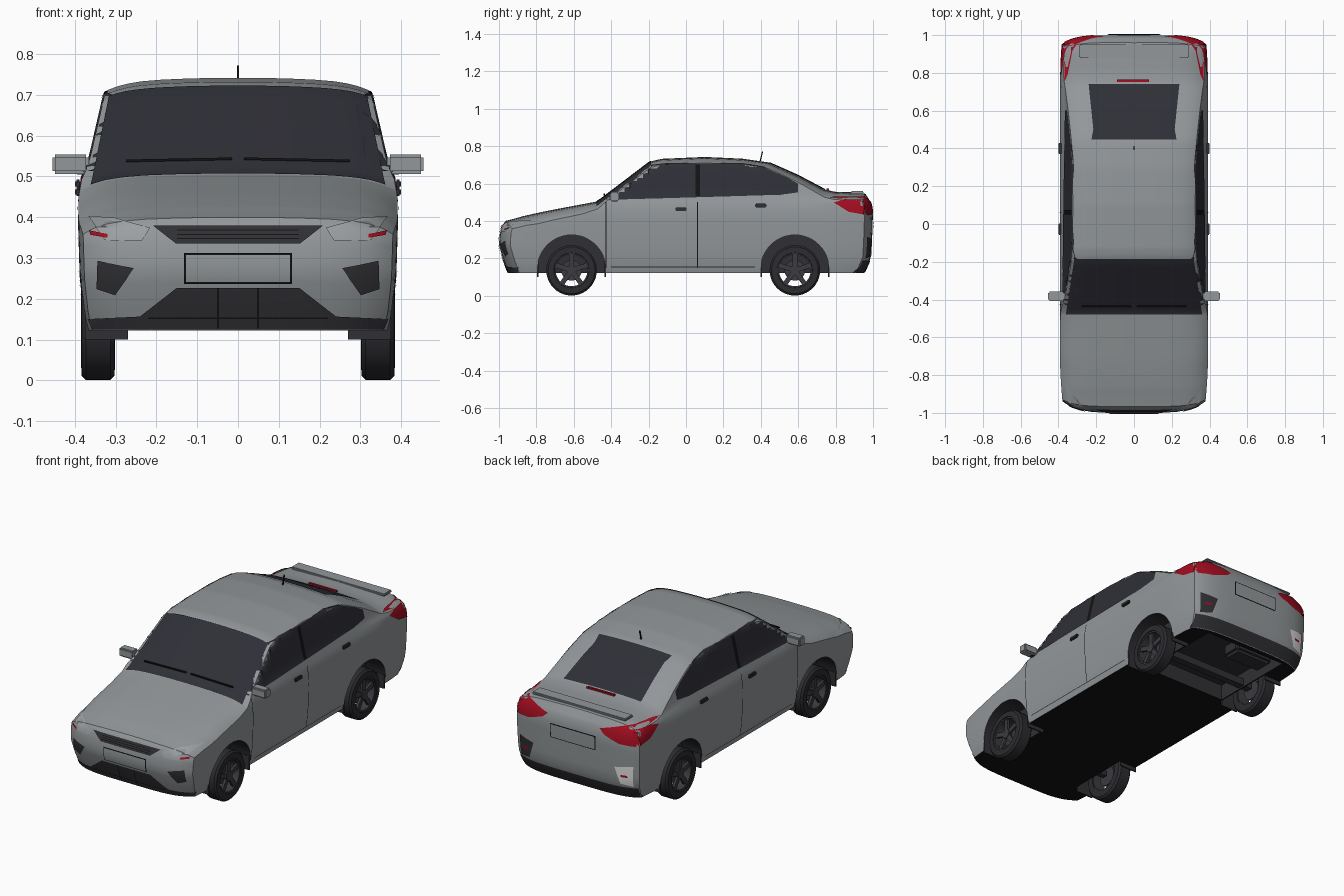
import bpy, bmesh, math
from mathutils import Vector, Matrix
from mathutils.bvhtree import BVHTree

if "Cube" in bpy.data.objects:
    bpy.data.objects.remove(bpy.data.objects["Cube"])


def material(name, r, g, b):
    m = bpy.data.materials.new(name)
    m.use_nodes = True
    m.diffuse_color = (r, g, b, 1)
    m.node_tree.nodes["Principled BSDF"].inputs["Base Color"].default_value = (r, g, b, 1)
    return m


PAINT = material("silver paint", .29, .31, .32)
DARK = material("dark trim", .03, .03, .035)
BLACK = material("black", .006, .006, .006)
GLASS = material("tinted glass", .028, .028, .038)
RED = material("red lens", .36, .004, .014)
RUBBER = material("tyre rubber", .025, .025, .03)
RIM = material("rim grey", .045, .045, .052)
LENS = material("lamp grey", .33, .35, .36)
WHITE = material("white", 1, 1, 1)


def finish(name, bm, *mats, angle=40):
    me = bpy.data.meshes.new(name)
    bm.to_mesh(me)
    bm.free()
    ob = bpy.data.objects.new(name, me)
    bpy.context.collection.objects.link(ob)
    for m in mats:
        me.materials.append(m)
    if angle:
        bpy.ops.object.select_all(action='DESELECT')
        ob.select_set(True)
        bpy.context.view_layer.objects.active = ob
        bpy.ops.object.shade_smooth_by_angle(angle=math.radians(angle))
    return ob


def box(name, c, size, mat, rot=None, bevel=0):
    bm = bmesh.new()
    bmesh.ops.create_cube(bm, size=1, matrix=Matrix.Diagonal((*size, 1)))
    if bevel:
        bmesh.ops.bevel(bm, geom=bm.edges[:], offset=bevel, segments=2, affect='EDGES')
    m = Matrix.Translation(c) @ (rot or Matrix())
    bmesh.ops.transform(bm, matrix=m, verts=bm.verts)
    return finish(name, bm, mat)


def lerp(table, t):
    if t <= table[0][0]:
        return table[0][1]
    for (a, p), (b, q) in zip(table, table[1:]):
        if t <= b:
            return p + (q - p) * (t - a) / (b - a)
    return table[-1][1]


# Body shell: a gridded box shaped by a few curves
TOP = [(-1, .40), (-.9, .425), (-.7, .462), (-.47, .505), (-.19, .718), (-.13, .732), (.1, .742),
       (.3, .733), (.44, .713), (.6, .642), (.74, .568), (.8, .556), (.95, .552), (1, .545)]
WIDTH = [(.1, .362), (.16, .378), (.25, .388), (.38, .392), (.45, .391), (.5, .382), (.53, .366),
         (.7, .327), (.74, .312)]
EDGE_DROP = [(-1, .03), (-.8, .045), (-.55, .04), (-.42, .02), (.5, .02), (.75, .03)]
NOSE = [(.12, .05), (.2, .02), (.27, 0), (.34, .005), (.38, .02), (.42, .05)]
TAIL = [(.12, .05), (.2, .01), (.3, .005), (.45, 0), (.5, .012), (.56, .05)]
US = [0, .2, .4, .6, .75, .85, .92, .97, 1]
US = [-u for u in US[:0:-1]] + US
YS = sorted({round(-1 + .04 * i, 2) for i in range(51)} | {y for y, z in TOP})
LOW, HIGH = 8, 5


def shell_point(u, y, k):
    drop = .012 * u * u + lerp(EDGE_DROP, y) * u ** 8
    top, base = lerp(TOP, y) - drop, .122
    belt = min(.5, top - .04)
    z = base + (belt - base) * k / LOW if k <= LOW else belt + (top - belt) * (k - LOW) / HIGH
    front = max(0, (-y - .7) / .3) ** 1.5
    rear = max(0, (y - .75) / .25) ** 1.5
    x = u * lerp(WIDTH, z) * (1 - .03 * front - .03 * rear)
    y += front * (lerp(NOSE, z) + .06 * abs(u) ** 5) - rear * (lerp(TAIL, z) + .045 * abs(u) ** 5)
    return x, y, z


bm = bmesh.new()
cache = {}


def vert(idx):
    if idx not in cache:
        cache[idx] = bm.verts.new(shell_point(US[idx[0]], YS[idx[1]], idx[2]))
    return cache[idx]


counts = (len(US) - 1, len(YS) - 1, LOW + HIGH)
for axis in range(3):
    p, q = (axis + 1) % 3, (axis + 2) % 3
    for end in (0, counts[axis]):
        for i in range(counts[p]):
            for j in range(counts[q]):
                quad = []
                for di, dj in ((0, 0), (1, 0), (1, 1), (0, 1)):
                    idx = [0, 0, 0]
                    idx[axis], idx[p], idx[q] = end, i + di, j + dj
                    quad.append(vert(tuple(idx)))
                bm.faces.new(quad)
bmesh.ops.recalc_face_normals(bm, faces=bm.faces)
for f in bm.faces:
    if f.normal.z < -.8 and f.calc_center_median().z < .13:
        f.material_index = 2
surface = BVHTree.FromBMesh(bm)
body = finish("body", bm, PAINT, DARK, BLACK, angle=0)


def cut(bm):
    bmesh.ops.recalc_face_normals(bm, faces=bm.faces)
    for f in bm.faces:
        f.material_index = 1
    tool = finish("cutter", bm, PAINT, DARK, BLACK, angle=0)
    tool.hide_render = True
    mod = body.modifiers.new("cut", 'BOOLEAN')
    mod.operation, mod.solver, mod.object = 'DIFFERENCE', 'EXACT', tool
    bpy.context.view_layer.objects.active = body
    bpy.ops.object.modifier_apply(modifier=mod.name)
    bpy.data.objects.remove(tool)


# Wheel wells and the recess under the boot
AXLES = (-.612, .582)
for y0 in AXLES:
    for s in (-1, 1):
        bm = bmesh.new()
        arc = [(y0 + .183 * math.cos(a), .142 + .183 * math.sin(a))
               for a in [math.pi * i / 24 for i in range(25)]]
        arc += [(y0 - .183, 0), (y0 + .183, 0)]
        face = bm.faces.new([bm.verts.new((s * .262, y, z)) for y, z in arc])
        ext = bmesh.ops.extrude_face_region(bm, geom=[face])["geom"]
        bmesh.ops.translate(bm, vec=(s * .3, 0, 0), verts=[v for v in ext if isinstance(v, bmesh.types.BMVert)])
        cut(bm)
bm = bmesh.new()
bmesh.ops.create_cube(bm, size=1, matrix=Matrix.Translation((0, .67, .1)) @ Matrix.Diagonal((.51, .5, .22, 1)))
cut(bm)
bpy.ops.object.select_all(action='DESELECT')
body.select_set(True)
bpy.context.view_layer.objects.active = body
bpy.ops.object.shade_smooth_by_angle(angle=math.radians(35))

# Thin plates laid on the body along a direction
PLACE = {"front": (lambda a, b: (a, -2, b), (0, 1, 0)), "back": (lambda a, b: (a, 2, b), (0, -1, 0)),
         "side": (lambda a, b: (2, a, b), (-1, 0, 0)), "above": (lambda a, b: (a, b, 2), (0, 0, -1))}


def plate(name, where, pts, mat, off=.004, sides=(1,)):
    for s in sides:
        place, d = PLACE[where]
        flip = Vector((s, 1, 1))
        d = Vector(d) * flip
        bm = bmesh.new()
        bm.faces.new([bm.verts.new((a, b, 0)) for a, b in pts])
        for n in ((1, 0, 0), (0, 1, 0)):
            for i in range(-40, 41):
                geom = bm.verts[:] + bm.edges[:] + bm.faces[:]
                bmesh.ops.bisect_plane(bm, geom=geom, plane_co=Vector(n) * i * .025, plane_no=n)
        lost = []
        for v in bm.verts:
            hit, normal, _, _ = surface.ray_cast(Vector(place(v.co.x, v.co.y)) * flip, d)
            if hit is None:
                lost.append(v)
            else:
                v.co = hit + normal * off
        bmesh.ops.delete(bm, geom=lost, context='VERTS')
        bm.normal_update()
        bmesh.ops.reverse_faces(bm, faces=[f for f in bm.faces if f.normal.dot(d) > 0])
        finish(name if len(sides) == 1 else name + (" left" if s > 0 else " right"), bm, mat)


def rect(x0, x1, z0, z1):
    return [(x0, z0), (x1, z0), (x1, z1), (x0, z1)]


def sym(half):
    return half + [(-x, z) for x, z in reversed(half)]


BOTH = (1, -1)
# Glass
plate("windscreen", "above", sym([(.36, -.478), (.315, -.185)]), GLASS)
plate("rear_window", "above", sym([(.225, .445), (.215, .5), (.24, .74)]), GLASS)
plate("side_windows", "side", [(-.445, .51), (-.2, .695), (-.1, .706), (.3, .706), (.42, .685), (.54, .632),
      (.6, .598), (.6, .552), (.5, .538)], GLASS, sides=BOTH)
plate("window_pillar", "side", rect(.05, .075, .53, .7), BLACK, .006, BOTH)
# Nose
plate("grille", "front", sym([(.208, .378), (.152, .335)]), DARK)
for z in (.345, .355, .365):
    plate("grille_slat", "front", rect(-.15, .15, z, z + .003), BLACK, .006)
plate("lower_intake", "front", sym([(.15, .228), (.24, .158), (.365, .152), (.355, .126)]), DARK)
plate("intake_bar", "front", rect(-.22, .22, .153, .157), BLACK, .006)
plate("intake_post", "front", rect(.047, .052, .13, .228), BLACK, .006, BOTH)
plate("fog_recess", "front", [(.343, .293), (.255, .275), (.3, .21), (.345, .225)], DARK, sides=BOTH)
plate("headlamp", "front", [(.365, .4), (.3, .395), (.215, .373), (.235, .342), (.325, .343)], LENS, sides=BOTH)
plate("marker_lamp", "front", [(.362, .366), (.318, .357), (.318, .348), (.358, .355)], RED, .007, BOTH)
plate("front_plate_frame", "front", rect(-.132, .132, .238, .312), BLACK)
plate("front_plate", "front", rect(-.127, .127, .243, .307), PAINT, .006)
# Tail
plate("tail_lamp", "back", [(.366, .43), (.366, .525), (.3, .528), (.16, .49), (.19, .465), (.28, .435)],
      RED, sides=BOTH)
plate("tail_lamp_side", "side", [(.79, .498), (.85, .512), (.97, .512), (.975, .43), (.87, .448)], RED, sides=BOTH)
plate("rear_plate_frame", "back", rect(-.14, .14, .365, .445), BLACK)
plate("rear_plate", "back", rect(-.135, .135, .37, .44), PAINT, .006)
plate("rear_valance", "back", sym([(.365, .19), (.36, .125)]), DARK)
recess = [(.25, .3), (.35, .315), (.345, .2), (.28, .21)]
plate("rear_recess_left", "back", recess, DARK)
plate("rear_recess_right", "back", [(-x, z) for x, z in recess], WHITE)
plate("rear_reflector", "back", rect(.285, .32, .25, .262), RED, .007, BOTH)
# Door seams and sill lines
for y in (-.43, .06):
    plate("door_seam", "side", rect(y, y + .004, .15, .5), BLACK, .002, BOTH)
plate("sill_line", "side", rect(-.4, .37, .152, .156), DARK, .002, BOTH)

# Mirrors, handles, wheel flaps
for s in BOTH:
    box("mirror", (s * .41, -.382, .53), (.09, .05, .048), PAINT, bevel=.007)
    box("mirror_foot", (s * .37, -.38, .515), (.05, .03, .02), DARK)
    for y, z in ((-.027, .462), (.4, .482)):
        box("door_handle", (s * .392, y, z), (.016, .06, .02), DARK, bevel=.004)
    for y0 in AXLES:
        for d in (-.18, .18):
            box("wheel_flap", (s * .322, y0 + d, .14), (.105, .008, .08), DARK)
    # wiper blade lying on the windscreen
    box("wiper", (s * .145, -.436, .541), (.26, .008, .006), BLACK, Matrix.Rotation(s * .02, 4, 'Y'))

# Boot lid lip, high brake lamp, antenna, exhaust parts
box("boot_lip", (0, .915, .552), (.58, .07, .014), PAINT, bevel=.005)
box("high_brake_lamp", (-.005, .758, .565), (.17, .012, .014), RED)
box("antenna", (0, .402, .742), (.006, .006, .06), BLACK, Matrix.Rotation(-.25, 4, 'X'))
box("silencer", (-.1, .82, .165), (.24, .12, .08), DARK, bevel=.015)
box("rear_axle", (0, AXLES[1], .15), (.62, .04, .04), DARK)
box("front_axle", (0, AXLES[0], .14), (.62, .03, .03), DARK)


# Wheels
def lathe(bm, profile, steps=40):
    ring = [bm.verts.new((x, 0, r)) for x, r in profile]
    edges = [bm.edges.new((ring[i], ring[i - 1])) for i in range(len(ring))]
    bmesh.ops.spin(bm, geom=ring + edges, axis=(1, 0, 0), cent=(0, 0, 0), angle=math.tau,
                   steps=steps, use_merge=True)
    bmesh.ops.remove_doubles(bm, verts=bm.verts, dist=.0002)
    bmesh.ops.recalc_face_normals(bm, faces=bm.faces)


def add_wheel(s, y0):
    place = Matrix.Translation((s * .343, y0, .136)) @ Matrix.Rotation(0 if s > 0 else math.pi, 4, 'Z')
    tyre, rim = bmesh.new(), bmesh.new()
    lathe(tyre, [(-.042, .09), (-.04, .125), (-.03, .135), (.03, .135), (.04, .125), (.042, .094), (.03, .09)])
    lathe(rim, [(-.038, .092), (.038, .095), (.036, .085), (-.038, .086)])
    for i in range(5):
        m = Matrix.Rotation(math.tau * i / 5, 4, 'X') @ Matrix.Translation((.024, 0, .05))
        bmesh.ops.create_cube(rim, size=1, matrix=m @ Matrix.Diagonal((.014, .026, .082, 1)))
    turn = Matrix.Rotation(math.pi / 2, 4, 'Y')
    for x, r, depth in ((.022, .026, .024), (-.012, .055, .012)):
        bmesh.ops.create_cone(rim, cap_ends=True, segments=24, radius1=r, radius2=r, depth=depth,
                              matrix=Matrix.Translation((x, 0, 0)) @ turn)
    for name, part, mat in (("tyre", tyre, RUBBER), ("rim", rim, RIM)):
        bmesh.ops.transform(part, matrix=place, verts=part.verts)
        finish(name, part, mat)


for y0 in AXLES:
    for s in BOTH:
        add_wheel(s, y0)
